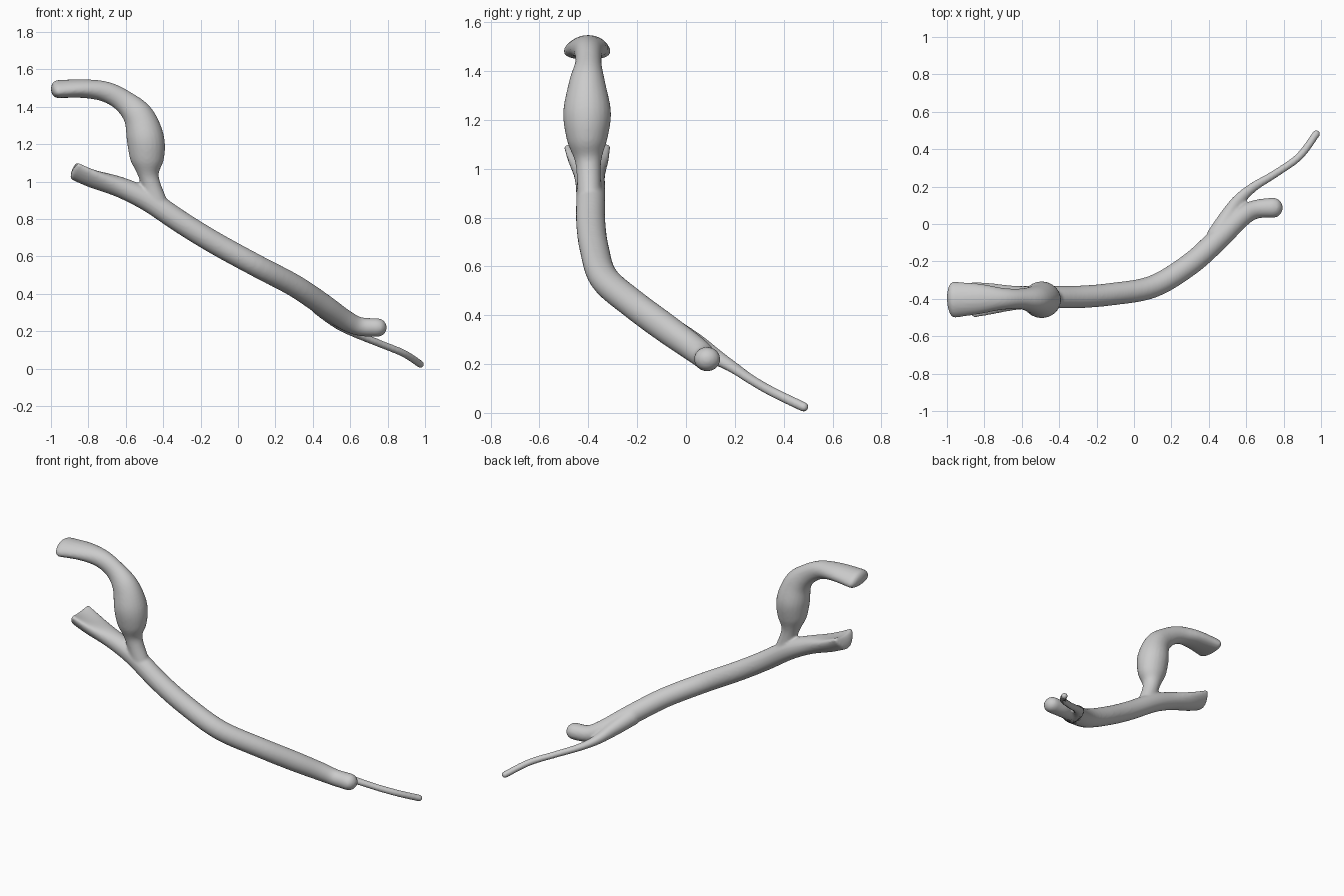
import bpy, bmesh, math
from mathutils import Vector

if "Cube" in bpy.data.objects:
    bpy.data.objects.remove(bpy.data.objects["Cube"])

SIDES = 24


def spline(pts, steps=6):
    """Catmull-Rom sampling of rows (x, y, z, half width, half thickness, bend)."""
    out = []
    for i in range(len(pts) - 1):
        p0, p1 = pts[max(i - 1, 0)], pts[i]
        p2, p3 = pts[i + 1], pts[min(i + 2, len(pts) - 1)]
        for k in range(steps):
            t = k / steps
            out.append([0.5 * (2 * b + (c - a) * t + (2 * a - 5 * b + 4 * c - d) * t * t
                               + (3 * b - a - 3 * c + d) * t ** 3)
                        for a, b, c, d in zip(p0, p1, p2, p3)])
    out.append(list(pts[-1]))
    return out


def tube(bm, pts, cap_start, cap_end):
    """Sweep an oval (optionally bowed) section along a path with rounded ends."""
    rows = spline(pts)
    pos = [Vector(r[:3]) for r in rows]
    n = len(rows)
    sections = []
    for i, r in enumerate(rows):
        t = (pos[min(i + 1, n - 1)] - pos[max(i - 1, 0)]).normalized()
        sections.append((pos[i], t, r[3], r[4], r[5], 1.0))
    angles = [math.radians(a) for a in (25, 45, 65, 82)]

    def cap(sec, length, sign):
        p, t, a, b, c, _ = sec
        return [(p + t * sign * length * math.sin(g), t, a, b, c, math.cos(g)) for g in angles]

    sections = (cap(sections[0], cap_start, -1)[::-1] + sections
                + cap(sections[-1], cap_end, 1))
    rings = []
    for p, t, a, b, c, s in sections:
        y = Vector((0, 1, 0))
        side = (y - t * t.y).normalized()
        up = t.cross(side)
        ring = []
        for k in range(SIDES):
            g = 2 * math.pi * k / SIDES
            u = math.cos(g) * s
            ring.append(bm.verts.new(p + side * a * u + up * (b * math.sin(g) * s + c * u * u)))
        rings.append(ring)
    for r0, r1 in zip(rings, rings[1:]):
        for k in range(SIDES):
            j = (k + 1) % SIDES
            bm.faces.new((r0[k], r0[j], r1[j], r1[k]))
    bm.faces.new(rings[0][::-1])
    bm.faces.new(rings[-1])


bm = bmesh.new()

# long main duct, flared and cupped at its upper left end
tube(bm, [(-0.875, -0.405, 1.05, .095, .042, .045),
          (-0.78, -0.40, 1.015, .085, .048, .03),
          (-0.63, -0.395, .970, .064, .055, .005),
          (-0.48, -0.39, .90, .06, .06, 0),
          (-0.30, -0.39, .78, .06, .06, 0),
          (-0.12, -0.375, .67, .06, .06, 0),
          (0.10, -0.335, .55, .06, .06, 0),
          (0.30, -0.215, .445, .06, .06, 0),
          (0.45, -0.08, .345, .06, .06, 0),
          (0.57, 0.035, .262, .055, .055, 0),
          (0.65, 0.078, .226, .05, .05, 0),
          (0.745, 0.087, .22, .054, .05, 0)], .015, .05)

# upper branch: narrow neck, swollen bulb, bent flared outlet
tube(bm, [(-0.43, -0.395, .87, .05, .06, 0),
          (-0.475, -0.40, 1.02, .052, .052, 0),
          (-0.485, -0.405, 1.12, .083, .09, 0),
          (-0.495, -0.405, 1.23, .098, .1, 0),
          (-0.53, -0.405, 1.345, .076, .083, 0),
          (-0.605, -0.40, 1.425, .055, .062, 0),
          (-0.70, -0.40, 1.478, .058, .055, 0),
          (-0.82, -0.40, 1.497, .08, .05, .005),
          (-0.965, -0.405, 1.495, .097, .048, .015)], .02, .035)

# thin tail branch
tube(bm, [(0.44, -0.07, .34, .055, .055, 0),
          (0.50, 0.03, .283, .05, .045, 0),
          (0.555, 0.12, .23, .036, .03, 0),
          (0.635, 0.195, .185, .026, .022, 0),
          (0.76, 0.272, .133, .021, .02, 0),
          (0.885, 0.362, .082, .021, .02, 0),
          (0.975, 0.483, .024, .021, .02, 0)], .02, .02)

bmesh.ops.recalc_face_normals(bm, faces=bm.faces)
mesh = bpy.data.meshes.new("branching_duct")
bm.to_mesh(mesh)
bm.free()
duct = bpy.data.objects.new("branching_duct", mesh)
bpy.context.collection.objects.link(duct)

# fuse the branches into one skin with soft joints
fuse = duct.modifiers.new("fuse", 'REMESH')
fuse.mode = 'VOXEL'
fuse.voxel_size = 0.008
fuse.use_smooth_shade = True
soften = duct.modifiers.new("soften", 'SMOOTH')
soften.factor = 0.5
soften.iterations = 5
